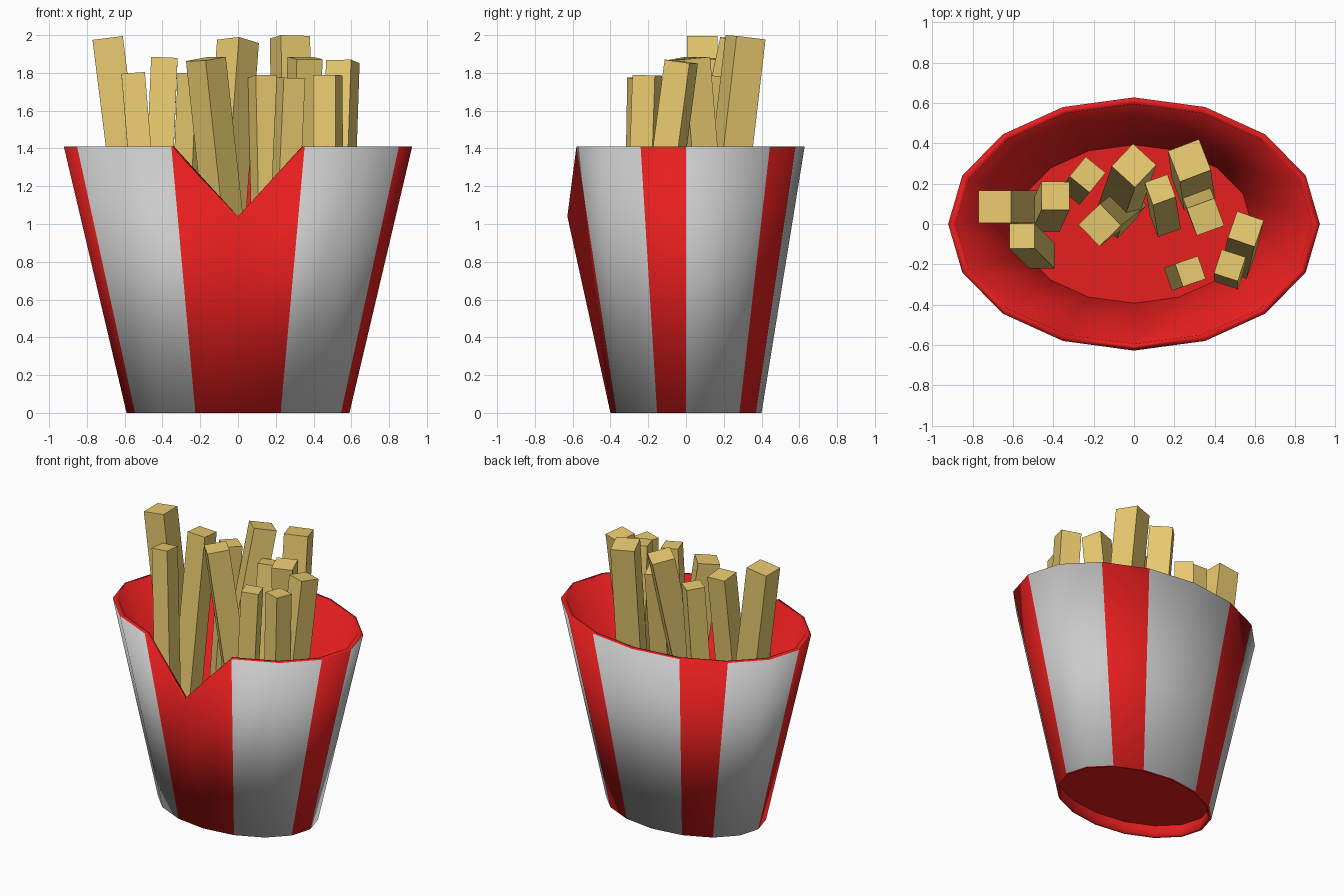
import bpy, bmesh
from math import cos, sin, radians, tau
from mathutils import Vector, Matrix

if "Cube" in bpy.data.objects:
    bpy.data.objects.remove(bpy.data.objects["Cube"])


def material(name, rgb):
    m = bpy.data.materials.new(name)
    m.diffuse_color = (*rgb, 1)
    m.use_nodes = True
    m.node_tree.nodes["Principled BSDF"].inputs["Base Color"].default_value = m.diffuse_color
    return m


def finish(name, bm, mats):
    bmesh.ops.recalc_face_normals(bm, faces=bm.faces)
    me = bpy.data.meshes.new(name)
    bm.to_mesh(me)
    bm.free()
    for m in mats:
        me.materials.append(m)
    ob = bpy.data.objects.new(name, me)
    bpy.context.collection.objects.link(ob)
    return ob


red = material("red_card", (0.8, 0.013, 0.013))
white = material("white_card", (0.8, 0.8, 0.8))
potato = material("potato", (0.82, 0.6, 0.16))

# Carton: 16-sided tapered oval with a thin wall, notched front and raised floor
SIDES = 16
NOTCH = 12
WHITE_SIDES = {0, 1, 3, 4, 6, 7, 9, 10, 13, 14}
H = 1.41
bm = bmesh.new()


def ring(rx, ry, z, notch_z=None):
    verts = []
    for i in range(SIDES):
        a = tau * i / SIDES
        h = notch_z if notch_z is not None and i == NOTCH else z
        verts.append(bm.verts.new((rx * cos(a), ry * sin(a), h)))
    return verts


rings = [
    ring(0.59, 0.40, 0),              # outer foot
    ring(0.922, 0.628, H, 1.04),      # outer rim
    ring(0.885, 0.595, H, 1.04),      # inner rim
    ring(0.585, 0.393, 0.09),         # floor edge
    ring(0.57, 0.38, 0),              # inner foot
]
for k in range(5):
    lo, hi = rings[k], rings[(k + 1) % 5]
    for i in range(SIDES):
        j = (i + 1) % SIDES
        f = bm.faces.new((lo[i], lo[j], hi[j], hi[i]))
        f.smooth = True
        f.material_index = int(k == 0 and i in WHITE_SIDES)
bmesh.ops.recalc_face_normals(bm, faces=bm.faces)
finish("carton", bm, [red, white])

# Floor panel
bm = bmesh.new()
bm.faces.new(ring(0.587, 0.395, 0.09))
finish("carton_floor", bm, [red])

# Fries: top centre x, y, highest z, width, turn, sideways shift of the foot
FRIES = [
    (-0.69, 0.085, 1.995, 0.162, 0, 0.15, 0.0),
    (-0.555, -0.06, 1.805, 0.125, 0, 0.10, -0.10),
    (-0.39, 0.14, 1.885, 0.14, 0, -0.05, -0.11),
    (-0.23, 0.245, 1.80, 0.127, 51, -0.05, -0.06),
    (-0.17, -0.005, 1.885, 0.15, 44, 0.13, 0.10),
    (0.0, 0.29, 1.99, 0.157, 47, -0.09, -0.26),
    (0.13, 0.17, 1.79, 0.12, 20, 0.025, -0.16),
    (0.275, 0.315, 2.0, 0.165, 21, 0.02, -0.14),
    (0.355, 0.035, 1.885, 0.145, 20, -0.04, 0.10),
    (0.555, -0.025, 1.87, 0.14, -19, -0.04, -0.16),
    (0.475, -0.205, 1.79, 0.125, -18, 0.0, -0.04),
    (0.28, -0.235, 1.775, 0.12, 19, -0.055, -0.02),
]
LENGTH = 1.2
for n, (x, y, z, w, turn, dx, dy) in enumerate(FRIES, 1):
    axis = Vector((-dx, -dy, LENGTH)).normalized()
    tilt = Vector((0, 0, 1)).rotation_difference(axis).to_matrix().to_4x4()
    bm = bmesh.new()
    bmesh.ops.create_cube(bm, size=1)
    bmesh.ops.translate(bm, verts=bm.verts, vec=(0, 0, -0.5))
    bmesh.ops.scale(bm, verts=bm.verts, vec=(w, w, LENGTH))
    bm.transform(tilt @ Matrix.Rotation(radians(turn), 4, "Z"))
    top = max(v.co.z for v in bm.verts)
    bmesh.ops.translate(bm, verts=bm.verts, vec=(x, y, z - top))
    finish(f"fry_{n:02d}", bm, [potato])
